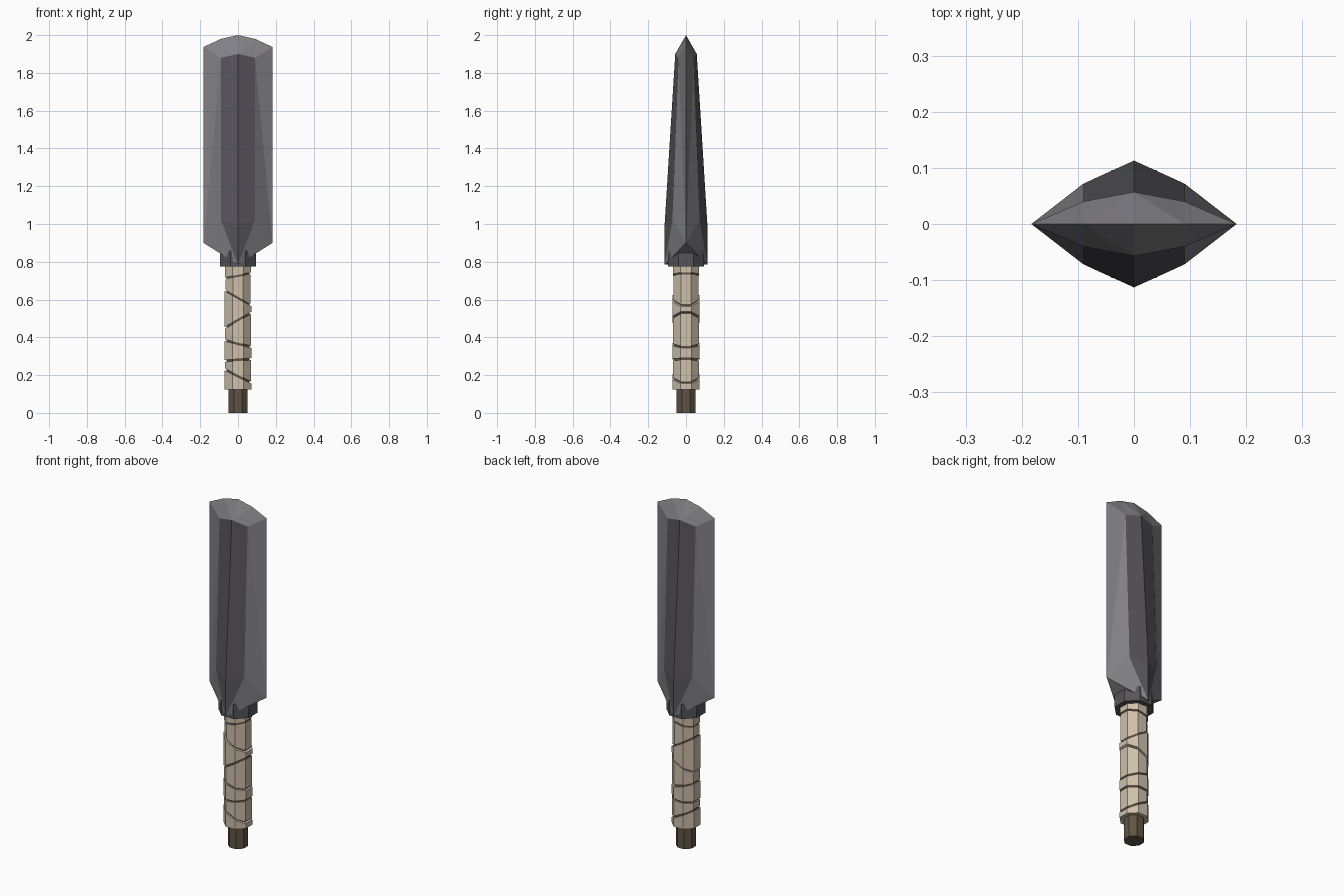
import bpy, bmesh, math

if "Cube" in bpy.data.objects:
    bpy.data.objects.remove(bpy.data.objects["Cube"])


def material(name, rgb):
    m = bpy.data.materials.new(name)
    m.diffuse_color = (*rgb, 1)
    m.use_nodes = True
    m.node_tree.nodes["Principled BSDF"].inputs["Base Color"].default_value = m.diffuse_color
    return m


steel = material("ground steel", (0.22, 0.215, 0.23))
dark = material("dark iron", (0.095, 0.09, 0.1))
cloth = material("tan wrap", (0.62, 0.53, 0.41))
wood = material("dark wood", (0.115, 0.09, 0.055))


def finish(name, bm, mats):
    bmesh.ops.remove_doubles(bm, verts=bm.verts, dist=0.0001)
    bmesh.ops.recalc_face_normals(bm, faces=bm.faces)
    me = bpy.data.meshes.new(name)
    bm.to_mesh(me)
    bm.free()
    for m in mats:
        me.materials.append(m)
    ob = bpy.data.objects.new(name, me)
    bpy.context.collection.objects.link(ob)
    return ob


def octagon_prism(name, apothem, bottom, top, mat):
    """Eight-sided prism with flats facing the axes; ends are planes (height, slope in x)."""
    bm = bmesh.new()
    r = apothem / math.cos(math.pi / 8)
    rings = []
    for z, slope in (bottom, top):
        ring = []
        for i in range(8):
            a = math.pi / 8 + i * math.pi / 4
            x, y = r * math.cos(a), r * math.sin(a)
            ring.append(bm.verts.new((x, y, z + slope * x)))
        rings.append(ring)
    lo, hi = rings
    bm.faces.new(lo)
    bm.faces.new(hi)
    for i in range(8):
        j = (i + 1) % 8
        bm.faces.new((lo[i], lo[j], hi[j], hi[i]))
    return finish(name, bm, [mat])


# Blade: one quarter, mirrored in x and y
P = {
    "e0": (0.183, 0, 0.90), "e1": (0.183, 0, 1.937), "e2": (0.09, 0, 1.98), "e3": (0, 0, 2.0),
    "s0": (0.09, 0.072, 1.02), "s1": (0.09, 0.04, 1.88),
    "r0": (0, 0.113, 0.785), "r1": (0, 0.113, 1.0), "r2": (0, 0.057, 1.90),
    "b": (0, 0, 0.785),
}
FACES = [  # corner names, material: 0 bevels, 1 central flats
    ("e0 e1 s1", 0), ("e0 s1 s0", 0), ("e1 e2 s1", 0), ("e2 r2 s1", 0), ("e2 e3 r2", 0),
    ("e0 s0 r0", 0), ("e0 r0 b", 0), ("s0 s1 r2 r1", 1), ("s0 r1 r0", 1),
]
bm = bmesh.new()
for sx in (1, -1):
    for sy in (1, -1):
        v = {k: bm.verts.new((x * sx, y * sy, z)) for k, (x, y, z) in P.items()}
        for names, mi in FACES:
            bm.faces.new([v[n] for n in names.split()]).material_index = mi
finish("blade", bm, [steel, dark])

# Collar under the blade and wooden grip core
octagon_prism("collar", 0.096, (0.775, 0), (0.86, 0), dark)
octagon_prism("grip_core", 0.05, (0, 0), (0.78, 0), wood)
octagon_prism("wrap_seams", 0.062, (0.13, 0), (0.776, 0), wood)

# Cloth bands, divided by tilted seams
seams = [(0.125, 0), (0.195, -0.5), (0.28, 0.07), (0.367, -0.25),
         (0.49, 0.57), (0.61, -0.57), (0.725, 0.2), (0.776, 0)]
widths = [0.071, 0.069, 0.071, 0.069, 0.072, 0.066, 0.069]
gap = 0.005
for i, w in enumerate(widths):
    (z0, k0), (z1, k1) = seams[i], seams[i + 1]
    lo = z0 + (gap if i else 0)
    hi = z1 - (gap if i < len(widths) - 1 else 0)
    octagon_prism(f"wrap_band_{i + 1}", w, (lo, k0), (hi, k1), cloth)
